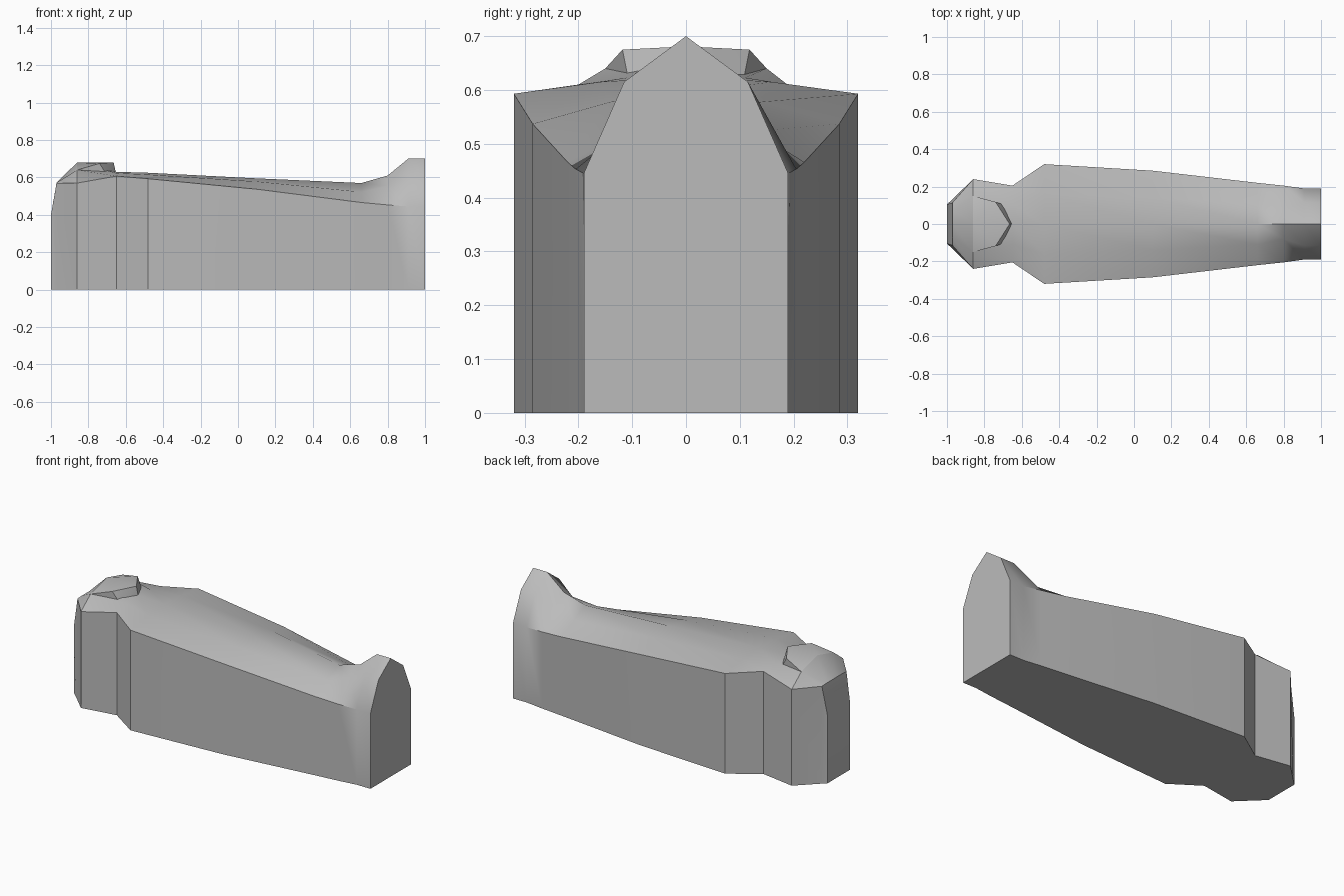
import bpy, bmesh, math

if "Cube" in bpy.data.objects:
    bpy.data.objects.remove(bpy.data.objects["Cube"])

stone = bpy.data.materials.new("grey stone")
stone.diffuse_color = (0.5, 0.5, 0.5, 1)
stone.use_nodes = True
stone.node_tree.nodes["Principled BSDF"].inputs["Base Color"].default_value = stone.diffuse_color


def finish(name, bm, angle):
    bmesh.ops.recalc_face_normals(bm, faces=bm.faces)
    me = bpy.data.meshes.new(name)
    bm.to_mesh(me)
    bm.free()
    me.materials.append(stone)
    ob = bpy.data.objects.new(name, me)
    bpy.context.collection.objects.link(ob)
    bpy.ops.object.select_all(action='DESELECT')
    bpy.context.view_layer.objects.active = ob
    ob.select_set(True)
    bpy.ops.object.shade_smooth_by_angle(angle=math.radians(angle))
    return ob


# Coffin body: mirrored cross-sections lofted from head to foot
# x, base half width, rim half width, rim z, mid y, mid z, ridge z
sections = [
    (-1.00, 0.105, 0.105, 0.40, 0.06, 0.40, 0.40),
    (-0.97, 0.133, 0.115, 0.57, 0.07, 0.572, 0.572),
    (-0.86, 0.24, 0.24, 0.57, 0.15, 0.64, 0.68),
    (-0.65, 0.205, 0.205, 0.607, 0.11, 0.623, 0.63),
    (-0.48, 0.32, 0.32, 0.593, 0.16, 0.615, 0.625),
    (0.10, 0.285, 0.285, 0.537, 0.14, 0.578, 0.595),
    (0.66, 0.22, 0.22, 0.466, 0.11, 0.522, 0.57),
    (0.80, 0.205, 0.205, 0.453, 0.08, 0.553, 0.61),
    (0.91, 0.19, 0.19, 0.445, 0.115, 0.615, 0.70),
    (1.00, 0.19, 0.19, 0.445, 0.115, 0.615, 0.70),
]
bm = bmesh.new()
rings = []
for x, wb, wr, zr, ym, zm, zt in sections:
    half = [(wb, 0), (wr, zr), (ym, zm)]
    ring = half + [(0, zt)] + [(-y, z) for y, z in reversed(half)]
    rings.append([bm.verts.new((x, y, z)) for y, z in ring])
for a, b in zip(rings, rings[1:]):
    for i in range(len(a)):
        j = (i + 1) % len(a)
        bm.faces.new((a[i], a[j], b[j], b[i]))
bm.faces.new(rings[0])
bm.faces.new(rings[-1])
finish("coffin_body", bm, 36)

# Raised face with a pointed chin
bm = bmesh.new()
for x, y, z in [(-0.86, 0.15, 0.64), (-0.74, 0.118, 0.675), (-0.70, 0.105, 0.61),
                (-0.86, 0, 0.68), (-0.665, 0, 0.681), (-0.65, 0, 0.61)]:
    for s in ((1, -1) if y else (1,)):
        bm.verts.new((x, y * s, z))
bmesh.ops.convex_hull(bm, input=bm.verts)
finish("face_relief", bm, 30)
